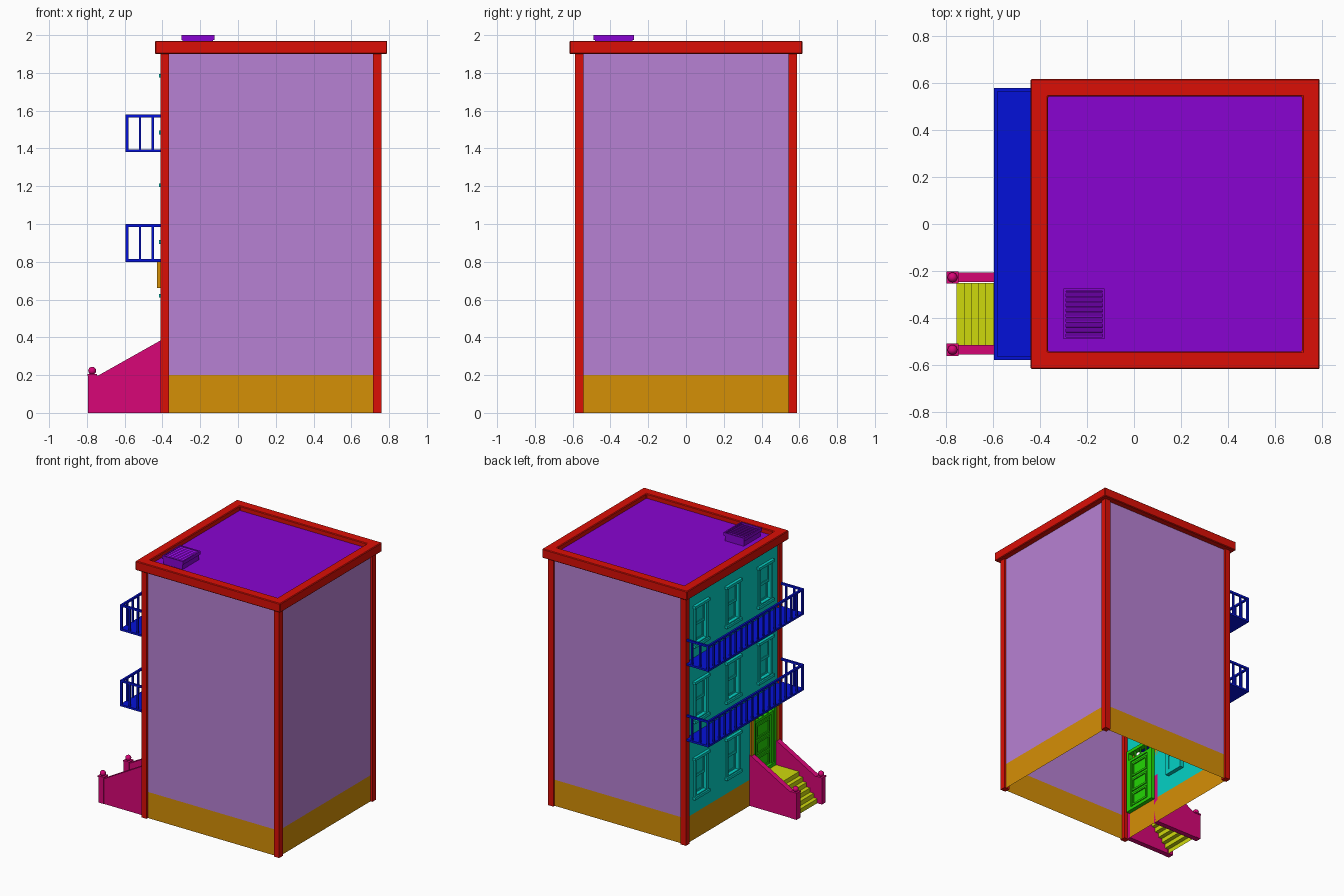
import bpy, bmesh, math
from mathutils import Matrix, Vector

if "Cube" in bpy.data.objects:
    bpy.data.objects.remove(bpy.data.objects["Cube"])


def material(name, r, g, b):
    m = bpy.data.materials.new(name)
    m.diffuse_color = tuple((c / 255) ** 2.2 for c in (r, g, b)) + (1,)
    m.use_nodes = True
    m.node_tree.nodes["Principled BSDF"].inputs["Base Color"].default_value = m.diffuse_color
    return m


RED = material("red", 218, 22, 14)
PURPLE = material("purple", 135, 12, 208)
LILAC = material("lilac", 182, 128, 210)
ORANGE = material("orange", 212, 142, 14)
TEAL = material("teal", 12, 208, 196)
GREEN = material("green", 40, 212, 12)
BLUE = material("blue", 12, 24, 215)
PINK = material("pink", 215, 14, 118)
YELLOW = material("yellow", 205, 215, 20)


def finish(name, bm, mat):
    me = bpy.data.meshes.new(name)
    bm.to_mesh(me)
    bm.free()
    me.materials.append(mat)
    ob = bpy.data.objects.new(name, me)
    bpy.context.collection.objects.link(ob)
    return ob


def add_box(bm, x0, x1, y0, y1, z0, z1, tilt=0):
    c = Vector(((x0 + x1) / 2, (y0 + y1) / 2, (z0 + z1) / 2))
    bmesh.ops.create_cube(bm, size=1, matrix=Matrix.Translation(c) @ Matrix.Rotation(tilt, 4, 'X')
                          @ Matrix.Diagonal((x1 - x0, y1 - y0, z1 - z0, 1)))


def boxes(name, items, mat):
    bm = bmesh.new()
    for b in items:
        add_box(bm, *b)
    return finish(name, bm, mat)


def sheet(name, quads, mat):
    bm = bmesh.new()
    for q in quads:
        bm.faces.new([bm.verts.new(p) for p in q])
    bmesh.ops.remove_doubles(bm, verts=bm.verts, dist=1e-5)
    return finish(name, bm, mat)


def frame(x0, x1, y0, y1, z0, z1, w):
    """Four bars around a rectangle in the facade plane."""
    return [(x0, x1, y0, y0 + w, z0, z1), (x0, x1, y1 - w, y1, z0, z1),
            (x0, x1, y0 + w, y1 - w, z0, z0 + w), (x0, x1, y0 + w, y1 - w, z1 - w, z1)]


def upright(ax, ay, bx, by, z0, z1):
    return [(ax, ay, z0), (bx, by, z0), (bx, by, z1), (ax, ay, z1)]


# Main dimensions of the shell
X0, X1, Y0, Y1 = -0.395, 0.745, -0.57, 0.57
BASE, TOP, ROOF = 0.2, 1.9, 1.935
DOOR = -0.38

# Plinth and plain walls (open underneath)
front, right, back, left = (X0, Y0, X1, Y0), (X1, Y0, X1, Y1), (X1, Y1, X0, Y1), (X0, Y1, X0, Y0)
sheet("plinth", [upright(*s, 0, BASE) for s in (front, right, back, left)], ORANGE)
sheet("plain_walls", [upright(*s, BASE, TOP + 0.02) for s in (front, right, back)], LILAC)

# Facade with window and door openings
WW, WH = 0.07, 0.14
windows = [(y, z) for z in (0.47, 1.055, 1.635) for y in (0.39, 0, -0.39)
           if not (z < 0.5 and y < 0)]
holes = [(y - WW, y + WW, z - WH, z + WH) for y, z in windows]
holes.append((DOOR - 0.14, DOOR + 0.14, BASE, 0.7))
ys = sorted({Y0, Y1} | {v for h in holes for v in h[:2]})
zs = sorted({BASE, TOP + 0.02} | {v for h in holes for v in h[2:]})
cells = []
for ya, yb in zip(ys, ys[1:]):
    for za, zb in zip(zs, zs[1:]):
        cy, cz = (ya + yb) / 2, (za + zb) / 2
        if not any(h[0] < cy < h[1] and h[2] < cz < h[3] for h in holes):
            cells.append(upright(X0, yb, X0, ya, za, zb))
sheet("facade", cells, TEAL)

# Sash windows: surround, sill, head, two sashes and panes
for i, (y, z) in enumerate(windows):
    parts = frame(X0 - 0.01, X0 + 0.03, y - WW - 0.012, y + WW + 0.012, z - WH - 0.012, z + WH + 0.012, 0.02)
    for s in (-1, 1):
        e = z + s * (WH + 0.01)
        parts.append((X0 - 0.022, X0, y - WW - 0.022, y + WW + 0.022, e - 0.01, e + 0.01))
    for x, za, zb in ((X0 + 0.008, z - 0.008, z + WH), (X0 + 0.018, z - WH, z + 0.008)):
        parts += frame(x, x + 0.012, y - WW, y + WW, za, zb, 0.02)
        parts.append((x + 0.005, x + 0.008, y - WW + 0.01, y + WW - 0.01, za + 0.01, zb - 0.01))
    boxes(f"window_{i + 1}", parts, TEAL)

# Door with jambs, raised panels and transom bars
d0, d1 = DOOR - 0.14, DOOR + 0.14
parts = frame(X0 - 0.01, X0 + 0.03, d0, d1, BASE, 0.7, 0.025)
parts += [(X0 + 0.012, X0 + 0.022, d0 + 0.045, d1 - 0.045, BASE, 0.6),
          (X0, X0 + 0.03, d0, d1, 0.6, 0.62)]
for y in (d0 + 0.035, d1 - 0.035):
    parts.append((X0, X0 + 0.03, y - 0.012, y + 0.012, BASE, 0.61))
for za, zb in ((0.23, 0.33), (0.35, 0.45), (0.47, 0.58)):
    parts += frame(X0 + 0.004, X0 + 0.03, d0 + 0.06, d1 - 0.06, za, zb, 0.014)
for k in (-1, 0, 1):
    parts.append((X0 + 0.008, X0 + 0.02, DOOR + k * 0.06 - 0.005, DOOR + k * 0.06 + 0.005, 0.62, 0.68))
boxes("door", parts, GREEN)
boxes("door_surround", [(-0.41, X0, d0 - 0.03, d0, BASE, 0.66), (-0.41, X0, d1, d1 + 0.03, BASE, 0.66),
                        (-0.43, X0, d0 - 0.03, d0 + 0.01, 0.66, 0.8), (-0.43, X0, d1 - 0.01, d1 + 0.03, 0.66, 0.8),
                        (-0.42, X0, d0 + 0.01, d1 - 0.01, 0.7, 0.8)], ORANGE)

# Corner posts
P = 0.045
boxes("corner_posts", [(x, x + P, y, y + P, 0, TOP) for x in (-0.41, 0.715) for y in (-0.587, 0.542)], RED)

# Cornice ring
a, b, c, d = -0.44, 0.79, -0.617, 0.617
w = 0.075
bm = bmesh.new()
rings = []
for i, z in ((0, TOP), (0, 1.97), (w, 1.97), (w, TOP)):
    rings.append([bm.verts.new(p) for p in ((a + i, c + i, z), (b - i, c + i, z), (b - i, d - i, z), (a + i, d - i, z))])
for k in range(4):
    r, s = rings[k], rings[(k + 1) % 4]
    for j in range(4):
        bm.faces.new((r[j], r[(j + 1) % 4], s[(j + 1) % 4], s[j]))
cornice = finish("cornice", bm, RED)
bev = cornice.modifiers.new("soft_edges", 'BEVEL')
bev.width, bev.segments = 0.005, 1

# Roof deck and louvred roof vent
sheet("roof", [[(a + w, c + w, ROOF), (b - w, c + w, ROOF), (b - w, d - w, ROOF), (a + w, d - w, ROOF)]], PURPLE)
bm = bmesh.new()
add_box(bm, -0.293, -0.132, -0.483, -0.282, ROOF, 1.985)
for y in (-0.49, -0.285):
    add_box(bm, -0.3, -0.125, y, y + 0.01, 1.975, 2.0)
for x in (-0.3, -0.135):
    add_box(bm, x, x + 0.01, -0.48, -0.285, 1.975, 2.0)
for k in range(9):
    y = -0.469 + k * 0.0215
    add_box(bm, -0.29, -0.135, y - 0.01, y + 0.01, 1.989, 1.993, math.radians(25))
finish("roof_vent", bm, PURPLE)

# Two balconies: slab, hand rail and balusters
BX, BY, T = -0.595, 0.578, 0.015
for n, z in enumerate((0.8, 1.38)):
    parts = [(BX, X0, -BY, BY, z, z + T), (BX, BX + T, -BY, BY, z + 0.185, z + 0.2)]
    for y in (-BY, BY - T):
        parts.append((BX + T, X0, y, y + T, z + 0.185, z + 0.2))
        for x in (-0.525, -0.458):
            parts.append((x, x + 0.012, y + 0.0015, y + 0.0135, z + T, z + 0.185))
    count = 17
    for k in range(count + 1):
        y = -BY + (2 * BY - T) * k / count
        e = 0 if k in (0, count) else 0.0015
        parts.append((BX + e, BX + T - e, y + e, y + T - e, z + T, z + 0.185))
    boxes(f"balcony_{n + 1}", parts, BLUE)

# Entrance steps as a folded sheet, ending in a landing
quads = []
for k in range(6):
    x, z0, z1 = -0.755 + 0.031 * k, k * BASE / 6, (k + 1) * BASE / 6
    xn = X0 if k == 5 else x + 0.031
    quads.append(upright(x, -0.25, x, -0.515, z0, z1))
    quads.append([(x, -0.25, z1), (x, -0.515, z1), (xn, -0.515, z1), (xn, -0.25, z1)])
sheet("entrance_steps", quads, YELLOW)

# Sloped side panels with capped newels and ball finials
profile = [(-0.79, 0), (X0, 0), (X0, 0.392), (-0.74, 0.198), (-0.79, 0.198)]
for n, y in enumerate((-0.227, -0.535)):
    bm = bmesh.new()
    f = bm.faces.new([bm.verts.new((x, y - 0.02, z)) for x, z in profile])
    ext = bmesh.ops.extrude_face_region(bm, geom=[f])["geom"]
    bmesh.ops.translate(bm, verts=[v for v in ext if isinstance(v, bmesh.types.BMVert)], vec=(0, 0.04, 0))
    bmesh.ops.recalc_face_normals(bm, faces=bm.faces)
    add_box(bm, -0.795, -0.749, y - 0.023, y + 0.023, 0, 0.196)
    add_box(bm, -0.798, -0.746, y - 0.026, y + 0.026, 0.196, 0.206)
    ball = bmesh.ops.create_uvsphere(bm, u_segments=16, v_segments=10, radius=0.021,
                                     matrix=Matrix.Translation((-0.772, y, 0.223)))
    for fc in {fc for v in ball["verts"] for fc in v.link_faces}:
        fc.smooth = True
    finish(f"stair_side_{n + 1}", bm, PINK)
